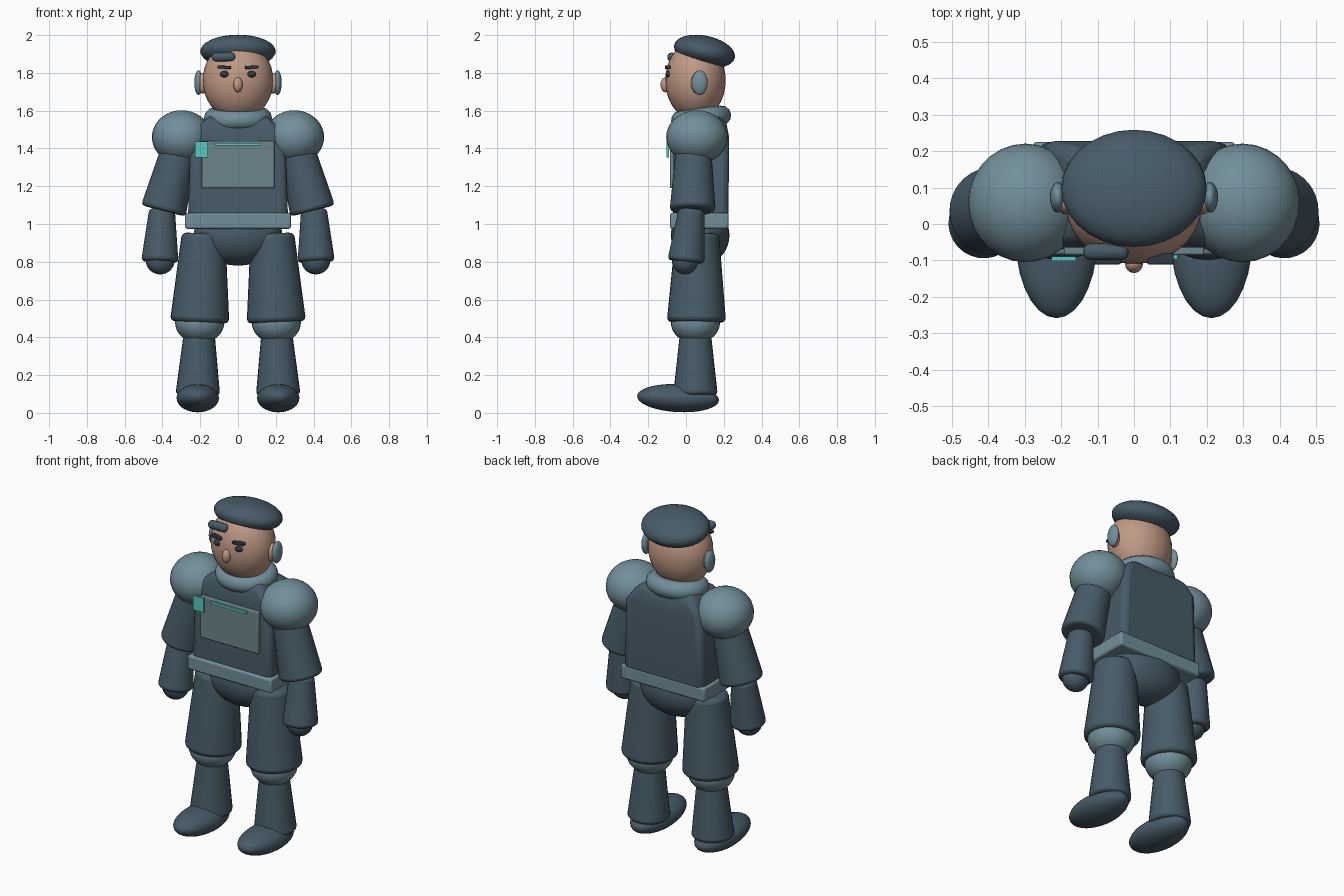
import bpy, bmesh, math
from mathutils import Vector, Matrix

if "Cube" in bpy.data.objects:
    bpy.data.objects.remove(bpy.data.objects["Cube"])


def material(name, rgb):
    m = bpy.data.materials.new(name)
    m.diffuse_color = (*rgb, 1)
    m.use_nodes = True
    m.node_tree.nodes["Principled BSDF"].inputs["Base Color"].default_value = m.diffuse_color
    return m


NAVY = material("dark slate cloth", (0.063, 0.105, 0.138))
GREY = material("blue grey armour", (0.168, 0.275, 0.323))
PLATE = material("plate grey", (0.155, 0.235, 0.268))
SKIN = material("skin", (0.527, 0.323, 0.235))
TEAL = material("teal light", (0.10, 0.58, 0.53))
DARK = material("eye dark", (0.025, 0.042, 0.058))


def finish(name, bm, mat, bevel=0.0, segs=3, angle=40):
    bmesh.ops.recalc_face_normals(bm, faces=bm.faces)
    me = bpy.data.meshes.new(name)
    bm.to_mesh(me)
    bm.free()
    ob = bpy.data.objects.new(name, me)
    bpy.context.collection.objects.link(ob)
    me.materials.append(mat)
    if bevel:
        b = ob.modifiers.new("soft edges", "BEVEL")
        b.width, b.segments, b.limit_method = bevel, segs, "ANGLE"
        b.angle_limit = math.radians(40)
    bpy.ops.object.select_all(action="DESELECT")
    ob.select_set(True)
    bpy.context.view_layer.objects.active = ob
    bpy.ops.object.shade_smooth_by_angle(angle=math.radians(angle))
    return ob


def ball(name, c, r, mat, tilt=0, u=28, v=18):
    bm = bmesh.new()
    bmesh.ops.create_uvsphere(bm, u_segments=u, v_segments=v, radius=1)
    bm.transform(Matrix.Translation(c) @ Matrix.Rotation(math.radians(tilt), 4, "X")
                 @ Matrix.Diagonal((*r, 1)))
    return finish(name, bm, mat)


def box(name, c, size, mat, bevel=0.0, roll=0):
    bm = bmesh.new()
    bmesh.ops.create_cube(bm, size=1)
    bm.transform(Matrix.Translation(c) @ Matrix.Rotation(math.radians(roll), 4, "Y")
                 @ Matrix.Diagonal((*size, 1)))
    return finish(name, bm, mat, bevel)


def limb(name, top, bottom, r_top, r_bottom, mat, bevel=0.02):
    # tapered cylinder running between two joints
    a, b = Vector(top), Vector(bottom)
    d = a - b
    bm = bmesh.new()
    bmesh.ops.create_cone(bm, cap_ends=True, segments=28, radius1=r_bottom,
                          radius2=r_top, depth=d.length)
    bm.transform(Matrix.Translation((a + b) / 2) @ d.to_track_quat("Z", "Y").to_matrix().to_4x4())
    return finish(name, bm, mat, bevel)


# torso: stacked rectangular sections narrowing at the neck
bm = bmesh.new()
rings = []
for z, hx, y0, y1 in [(1.03, .265, -.07, .225), (1.46, .25, -.065, .228),
                      (1.53, .20, -.05, .215), (1.57, .15, -.03, .18)]:
    rings.append([bm.verts.new((x, y, z)) for x, y in
                  [(-hx, y0), (hx, y0), (hx, y1), (-hx, y1)]])
for lo, hi in zip(rings, rings[1:]):
    for i in range(4):
        j = (i + 1) % 4
        bm.faces.new((lo[i], lo[j], hi[j], hi[i]))
bm.faces.new(rings[0])
bm.faces.new(rings[-1])
finish("torso", bm, NAVY, 0.03)

box("belt", (0, .07, 1.017), (.56, .31, .085), GREY, 0.012)
ball("pelvis", (0, .075, .94), (.235, .155, .16), NAVY)

# chest equipment
box("chest_plate", (0, -.07, 1.315), (.385, .03, .25), PLATE, 0.005)
box("chest_light", (0, -.09, 1.422), (.24, .012, .014), TEAL)
box("chest_badge", (-.193, -.096, 1.395), (.068, .012, .085), TEAL)

# collar ring, raised at the back
bm = bmesh.new()
N, M = 32, 12
loops = []
for i in range(N):
    t = 2 * math.pi * i / N
    ring = []
    for k in range(M):
        p = 2 * math.pi * k / M
        w = .052 * math.cos(p)
        ring.append(bm.verts.new(((.128 + w) * math.cos(t), (.108 + w) * math.sin(t),
                                  .052 * math.sin(p))))
    loops.append(ring)
for i in range(N):
    a, b = loops[i], loops[(i + 1) % N]
    for k in range(M):
        bm.faces.new((a[k], b[k], b[(k + 1) % M], a[(k + 1) % M]))
bm.transform(Matrix.Translation((0, .08, 1.562)) @ Matrix.Rotation(math.radians(7), 4, "X"))
finish("collar", bm, GREY)

# head and beret
ball("head", (0, .05, 1.76), (.187, .16, .21), SKIN)
ball("nose", (0, -.108, 1.737), (.025, .027, .04), SKIN, u=16, v=12)
ball("beret", (0, .098, 1.914), (.20, .164, .083), NAVY, -12)
box("beret_badge", (-.077, -.076, 1.884), (.125, .046, .046), NAVY, 0.02)

for side, s in (("left", 1), ("right", -1)):
    # face
    ball(side + "_eye", (s * .071, -.094, 1.793), (.025, .014, .017), DARK, u=16, v=10)
    box(side + "_brow", (s * .073, -.096, 1.83), (.072, .03, .016), DARK, 0.004, s * -3)
    ball(side + "_ear", (s * .187, .06, 1.745), (.026, .034, .055), SKIN, u=16, v=12)
    ball(side + "_ear_cover", (s * .209, .073, 1.748), (.022, .042, .065), GREY, u=20, v=14)
    # arm
    ball(side + "_shoulder", (s * .298, .058, 1.46), (.158, .163, .142), GREY)
    limb(side + "_upper_arm", (s * .305, .04, 1.42), (s * .395, .035, 1.07),
         .092, .122, NAVY)
    limb(side + "_forearm", (s * .402, .03, 1.08), (s * .414, .0, .80), .068, .099, NAVY)
    ball(side + "_hand", (s * .412, -.005, .81), (.077, .07, .077), NAVY, u=20, v=14)
    # leg
    limb(side + "_thigh", (s * .182, .06, .95), (s * .203, .055, .48), .115, .157, NAVY, .025)
    ball(side + "_knee", (s * .203, .05, .478), (.13, .13, .11), GREY)
    limb(side + "_shin", (s * .205, .05, .44), (s * .213, .05, .095), .08, .118, NAVY)
    ball(side + "_boot", (s * .213, -.042, .078), (.112, .217, .074), NAVY, -3)
